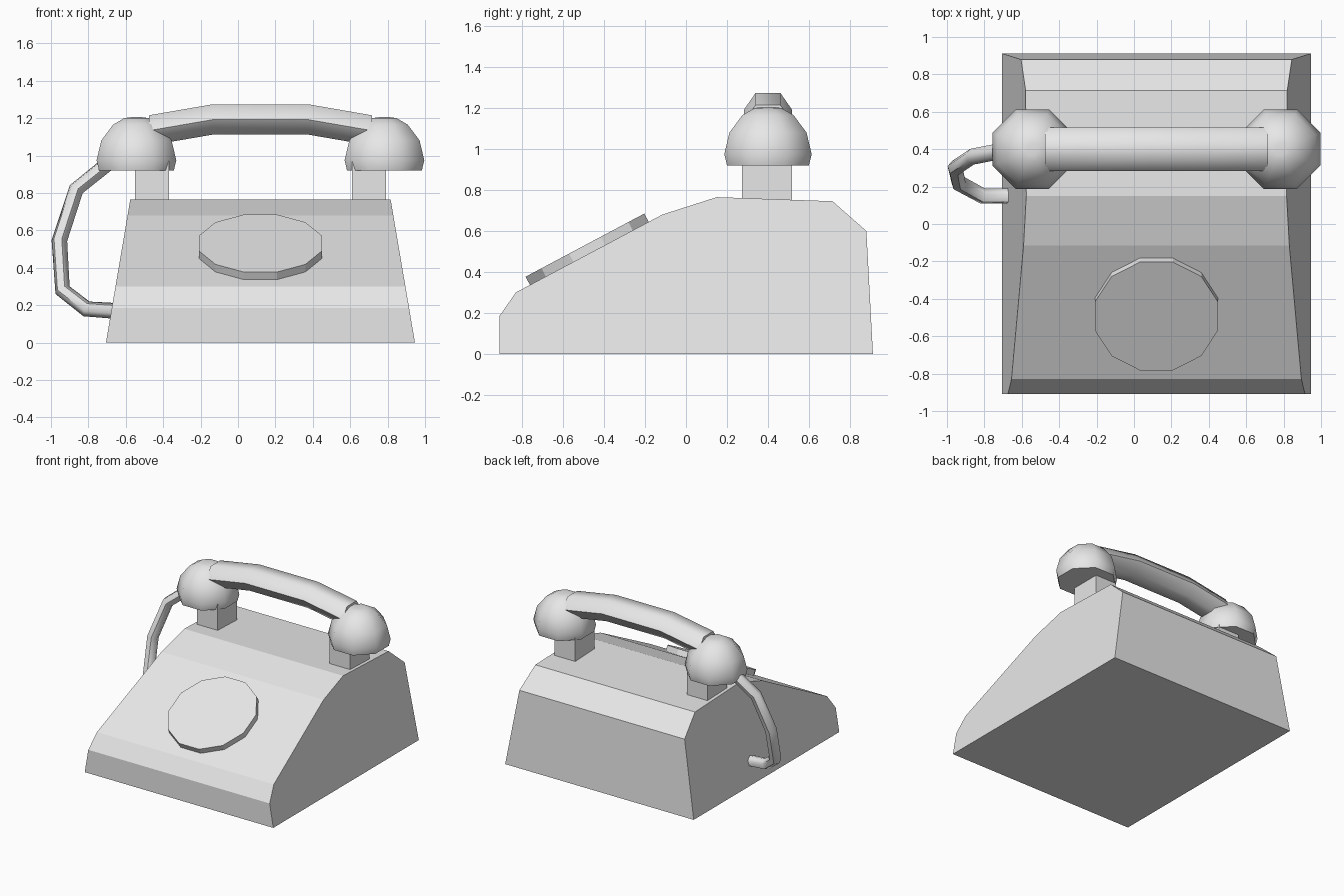
import bpy
import bmesh
from math import cos, sin, pi, radians, atan2

cube = bpy.data.objects.get("Cube")
if cube:
    bpy.data.objects.remove(cube, do_unlink=True)

CX = 0.12       # centre line of the telephone
HY = 0.4        # handset depth position

grey = bpy.data.materials.new("plain_grey")
grey.use_nodes = True
colour = (0.8, 0.8, 0.8, 1)
grey.diffuse_color = colour
grey.node_tree.nodes["Principled BSDF"].inputs["Base Color"].default_value = colour


def finish(obj, smooth=None):
    obj.data.materials.append(grey)
    if smooth:
        bpy.ops.object.select_all(action='DESELECT')
        obj.select_set(True)
        bpy.context.view_layer.objects.active = obj
        bpy.ops.object.shade_smooth_by_angle(angle=radians(smooth))
    return obj


def loft(name, rings, smooth=None):
    """Join matching rings of points and cap both ends."""
    bm = bmesh.new()
    loops = [[bm.verts.new(p) for p in ring] for ring in rings]
    n = len(loops[0])
    for a, b in zip(loops, loops[1:]):
        for i in range(n):
            j = (i + 1) % n
            bm.faces.new((a[i], a[j], b[j], b[i]))
    bm.faces.new(loops[0])
    bm.faces.new(loops[-1])
    bmesh.ops.recalc_face_normals(bm, faces=bm.faces)
    mesh = bpy.data.meshes.new(name)
    bm.to_mesh(mesh)
    bm.free()
    obj = bpy.data.objects.new(name, mesh)
    bpy.context.collection.objects.link(obj)
    return finish(obj, smooth)


def polygon(apothem, z, sides):
    r = apothem / cos(pi / sides)
    turns = [2 * pi * (i + 0.5) / sides for i in range(sides)]
    return [(r * cos(t), r * sin(t), z) for t in turns]


# Body: side profile stretched across, tapering inwards with height
profile = [(-0.91, 0), (-0.91, 0.185), (-0.83, 0.3), (-0.115, 0.68),
           (0.15, 0.765), (0.715, 0.745), (0.88, 0.6), (0.912, 0)]
loft("body", [[(CX + s * (0.826 - 0.17 * z), y, z) for y, z in profile]
              for s in (-1, 1)])

# Dial: twelve-sided disc lying on the sloping front
dial = loft("dial", [polygon(0.328, z, 12) for z in (-0.01, 0.045)])
dial.location = (CX, -0.472, 0.491)
dial.rotation_euler.x = atan2(0.38, 0.715)

# Cradle posts and the ear and mouth cups above them
cup_profile = [(0.2, 0.92), (0.213, 0.975), (0.188, 1.08),
               (0.125, 1.165), (0.065, 1.2), (0.03, 1.205)]
for side, s in (("right", -1), ("left", 1)):
    x = CX + s * 0.58
    loft(side + "_cradle_post",
         [[(x + i * 0.091, 0.395 + j * 0.122, z)
           for i, j in ((-1, -1), (1, -1), (1, 1), (-1, 1))] for z in (0.74, 0.97)])
    cup = loft(side + "_handset_cup", [polygon(r, z, 8) for r, z in cup_profile], 46)
    cup.location = (CX + s * 0.663, HY, 0)

# Handset grip: hexagonal bar bent downwards at both ends
section = [(-0.117, 0), (-0.06, 0.082), (0.06, 0.082),
           (0.117, 0), (0.06, -0.08), (-0.06, -0.08)]
loft("handset_grip", [[(CX + x, HY + y, z + h) for y, h in section]
                      for x, z in ((-0.597, 1.133), (-0.255, 1.192),
                                   (0.255, 1.192), (0.597, 1.133))], 60)

# Cord: six-sided tube looping from the cup to the side of the body
path = [(-0.66, 0.4, 0.985), (-0.865, 0.36, 0.82), (-0.955, 0.3, 0.545),
        (-0.938, 0.22, 0.28), (-0.81, 0.15, 0.18), (-0.665, 0.15, 0.17)]
curve = bpy.data.curves.new("cord", 'CURVE')
curve.dimensions = '3D'
curve.bevel_depth = 0.043
curve.bevel_resolution = 1
curve.use_fill_caps = True
spline = curve.splines.new('POLY')
spline.points.add(len(path) - 1)
for point, p in zip(spline.points, path):
    point.co = (*p, 1)
cord = bpy.data.objects.new("cord", curve)
bpy.context.collection.objects.link(cord)
bpy.ops.object.select_all(action='DESELECT')
cord.select_set(True)
bpy.context.view_layer.objects.active = cord
bpy.ops.object.convert(target='MESH')
finish(bpy.context.view_layer.objects.active, 60)
